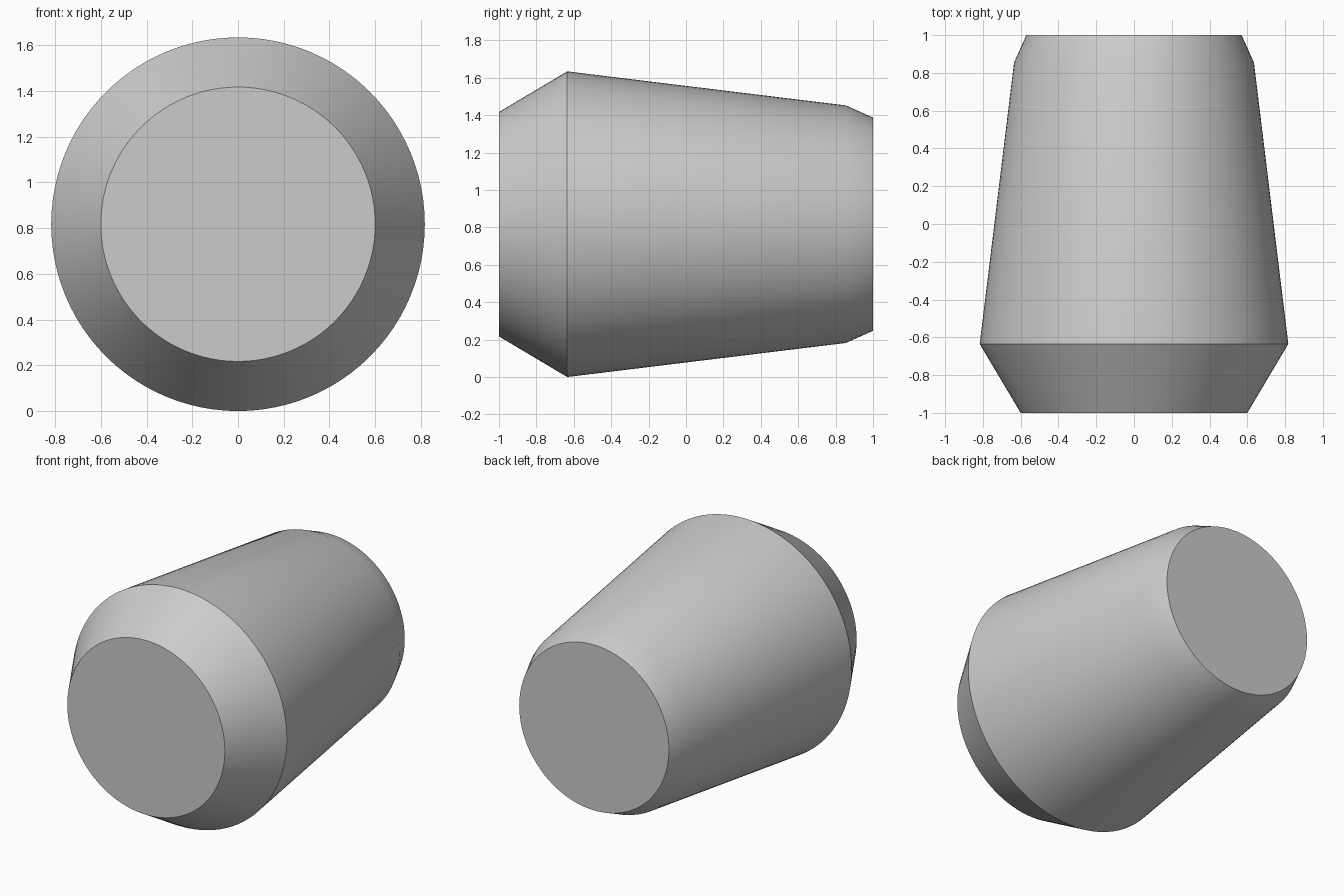
import bpy
import bmesh
from math import cos, sin, pi, radians

cube = bpy.data.objects.get("Cube")
if cube:
    bpy.data.objects.remove(cube, do_unlink=True)

SEGMENTS = 96
AXIS_HEIGHT = 0.817

# Profile as (y, radius), from the front cap to the back cap
profile = [(-1.0, 0.60), (-0.635, 0.817), (0.855, 0.635), (1.0, 0.57)]

# Single grey material
grey = bpy.data.materials.new("light_grey")
grey.use_nodes = True
colour = (0.6, 0.6, 0.6, 1)
grey.diffuse_color = colour
grey.node_tree.nodes["Principled BSDF"].inputs["Base Color"].default_value = colour


def ring(bm, y, radius):
    angles = [2 * pi * i / SEGMENTS for i in range(SEGMENTS)]
    return [bm.verts.new((radius * cos(a), y, radius * sin(a))) for a in angles]


# Tapered body: rings bridged along y and closed with flat caps
bm = bmesh.new()
rings = [ring(bm, y, r) for y, r in profile]
for a, b in zip(rings, rings[1:]):
    for i in range(SEGMENTS):
        j = (i + 1) % SEGMENTS
        bm.faces.new((a[i], a[j], b[j], b[i]))
bm.faces.new(rings[0])
bm.faces.new(rings[-1])
bmesh.ops.recalc_face_normals(bm, faces=bm.faces)

mesh = bpy.data.meshes.new("tapered_body")
bm.to_mesh(mesh)
bm.free()
mesh.materials.append(grey)

body = bpy.data.objects.new("tapered_body", mesh)
body.location.z = AXIS_HEIGHT
bpy.context.collection.objects.link(body)

# Smooth the sides and the shallow back bevel; keep the rim and caps crisp
bpy.ops.object.select_all(action='DESELECT')
body.select_set(True)
bpy.context.view_layer.objects.active = body
bpy.ops.object.shade_smooth_by_angle(angle=radians(30))
# Back cap stays flat and crisp
for face in mesh.polygons:
    if len(face.vertices) > 4:
        face.use_smooth = False
